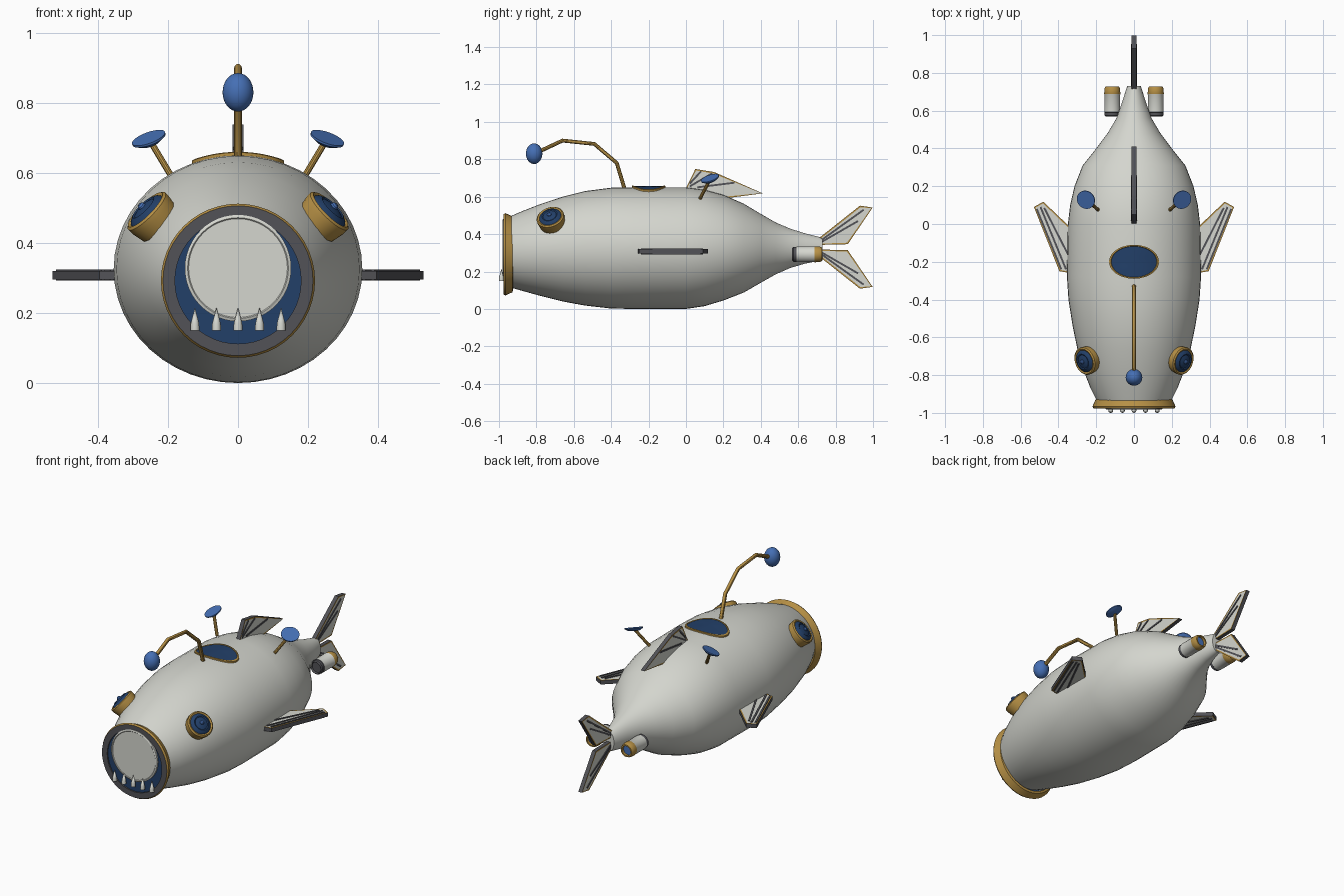
import bpy, bmesh, math
from mathutils import Vector

if "Cube" in bpy.data.objects:
    bpy.data.objects.remove(bpy.data.objects["Cube"])


def material(name, rgb):
    m = bpy.data.materials.new(name)
    m.diffuse_color = (*rgb, 1)
    m.use_nodes = True
    m.node_tree.nodes["Principled BSDF"].inputs["Base Color"].default_value = m.diffuse_color
    return m


WHITE = material("hull_white", (0.66, 0.67, 0.62))
GOLD = material("brass", (0.47, 0.28, 0.06))
NAVY = material("navy_glass", (0.016, 0.05, 0.14))
BLUE = material("blue", (0.06, 0.16, 0.46))
DARK = material("dark_grey", (0.085, 0.085, 0.095))


def finish(name, bm, mats, smooth=True):
    bmesh.ops.remove_doubles(bm, verts=bm.verts, dist=1e-5)
    bmesh.ops.recalc_face_normals(bm, faces=bm.faces)
    me = bpy.data.meshes.new(name)
    bm.to_mesh(me)
    bm.free()
    for m in mats:
        me.materials.append(m)
    ob = bpy.data.objects.new(name, me)
    bpy.context.collection.objects.link(ob)
    if smooth:
        bpy.ops.object.select_all(action='DESELECT')
        ob.select_set(True)
        bpy.context.view_layer.objects.active = ob
        bpy.ops.object.shade_smooth_by_angle(angle=math.radians(35))
    return ob


def loft(bm, rings, bands=None):
    """Skin a list of point rings; bands gives the material of each strip."""
    vs = [[bm.verts.new(p) for p in r] for r in rings]
    n = len(vs[0])
    for k in range(len(vs) - 1):
        for i in range(n):
            j = (i + 1) % n
            f = bm.faces.new((vs[k][i], vs[k][j], vs[k + 1][j], vs[k + 1][i]))
            f.material_index = bands[k] if bands else 0
    return vs


def lathe(name, profile, mats, origin, axis, bands=None, n=32):
    """Turn (radius, height) points around an axis through origin."""
    q = Vector((0, 0, 1)).rotation_difference(Vector(axis).normalized())
    o = Vector(origin)
    rings = [[o + q @ Vector((r * math.cos(2 * math.pi * i / n),
                              r * math.sin(2 * math.pi * i / n), h))
              for i in range(n)] for r, h in profile]
    bm = bmesh.new()
    loft(bm, rings, bands)
    return finish(name, bm, mats)


def tube(name, pts, r, mat, n=10):
    """Bent rod in mitred segments."""
    pts = [Vector(p) for p in pts]
    rings = []
    for k, p in enumerate(pts):
        t = (pts[min(k + 1, len(pts) - 1)] - pts[max(k - 1, 0)]).normalized()
        q = Vector((0, 0, 1)).rotation_difference(t)
        rings.append([p + q @ Vector((r * math.cos(2 * math.pi * i / n),
                                      r * math.sin(2 * math.pi * i / n), 0)) for i in range(n)])
    bm = bmesh.new()
    vs = loft(bm, rings)
    bm.faces.new(vs[0])
    bm.faces.new(vs[-1])
    return finish(name, bm, [mat])


def fin(name, outline, ribs, place, t=0.012):
    """Plate with dark edge, brass border, white panel and dark ribs."""
    bm = bmesh.new()
    lo = [bm.verts.new(place(a, b, -t)) for a, b in outline]
    hi = [bm.verts.new(place(a, b, t)) for a, b in outline]
    caps = [bm.faces.new(lo), bm.faces.new(hi)]
    n = len(lo)
    for i in range(n):
        bm.faces.new((lo[i], lo[(i + 1) % n], hi[(i + 1) % n], hi[i])).material_index = 2
    bmesh.ops.recalc_face_normals(bm, faces=bm.faces)
    border = bmesh.ops.inset_individual(bm, faces=caps, thickness=0.009)["faces"]
    for f in border:
        f.material_index = 1
    for f in caps:
        f.material_index = 0
    for (a, b, c, d) in ribs:
        u = Vector((d - b, a - c)).normalized() * 0.005
        quad = [(a + u.x, b + u.y), (c + u.x, d + u.y), (c - u.x, d - u.y), (a - u.x, b - u.y)]
        w = t + 0.004
        vs = loft(bm, [[place(x, y, -w) for x, y in quad], [place(x, y, w) for x, y in quad]], [2])
        for r in vs:
            bm.faces.new(r).material_index = 2
    return finish(name, bm, [WHITE, GOLD, DARK], smooth=False)


# Hull: elliptical stations (y, half width, bottom z, top z)
stations = [(-0.94, 0.195, 0.115, 0.495), (-0.87, 0.23, 0.095, 0.525), (-0.78, 0.265, 0.07, 0.56),
            (-0.66, 0.30, 0.04, 0.60), (-0.54, 0.325, 0.018, 0.63), (-0.40, 0.347, 0.002, 0.648),
            (-0.28, 0.355, 0.0, 0.65), (0.0, 0.35, 0.0, 0.65), (0.10, 0.338, 0.015, 0.637),
            (0.20, 0.315, 0.045, 0.61), (0.31, 0.272, 0.088, 0.562), (0.40, 0.20, 0.14, 0.508),
            (0.48, 0.14, 0.185, 0.462), (0.56, 0.093, 0.22, 0.428), (0.64, 0.065, 0.243, 0.403),
            (0.73, 0.036, 0.26, 0.38)]
bm = bmesh.new()
N = 48
vs = loft(bm, [[(w * math.cos(2 * math.pi * i / N), y,
                 (a + b) / 2 + (b - a) / 2 * math.sin(2 * math.pi * i / N)) for i in range(N)]
               for y, w, a, b in stations])
bm.faces.new(vs[0])
bm.faces.new(vs[-1])
finish("hull", bm, [WHITE])

# Mouth: flared brass collar, dark lip, navy throat
lathe("mouth_collar", [(0.19, 0.925), (0.203, 0.928), (0.22, 0.966), (0.214, 0.976), (0.18, 0.976),
                       (0.18, 0.968), (0, 0.968)], [GOLD, DARK, NAVY], (0, 0, 0.292), (0, -1, 0),
      [0, 0, 0, 1, 1, 2], 48)
lathe("mouth_door", [(0.152, 0.96), (0.152, 0.979), (0.144, 0.982), (0.141, 0.979), (0, 0.979)],
      [WHITE], (0, 0, 0.328), (0, -1, 0), n=48)
for i in range(5):
    lathe("tooth", [(0, 0), (0.013, 0), (0.012, 0.02), (0, 0.066)], [WHITE],
          ((i - 2) * 0.0615, -0.987, 0.15), (0, 0, 1), n=12)

for s in (1, -1):
    # Eyes
    nrm = (s * 0.68, -0.25, 0.68)
    lathe("eye", [(0.068, -0.05), (0.075, -0.012), (0.075, 0.004), (0.068, 0.010), (0.06, 0.006),
                  (0.055, 0.012), (0.042, 0.019), (0.036, 0.016), (0.02, 0.022), (0, 0.024)],
          [GOLD, NAVY], (s * 0.258, -0.725, 0.488), nrm, [0] * 4 + [1] * 5)
    lathe("eye_pupil", [(0.012, 0.018), (0.011, 0.028), (0.006, 0.033), (0, 0.034)], [BLUE],
          (s * 0.258, -0.725, 0.488), nrm, n=16)

    # Dishes on stalks
    tube("dish_stalk", [(s * 0.19, 0.075, 0.59), (s * 0.25, 0.128, 0.69)], 0.009, GOLD)
    lathe("dish", [(0, -0.012), (0.03, -0.010), (0.05, 0.002), (0.05, 0.008), (0, 0.008)], [BLUE],
          (s * 0.253, 0.13, 0.693), (s * 0.33, -0.32, 0.9))

    # Thrusters
    lathe("thruster", [(0, 0.012), (0.03, 0.012), (0.034, 0), (0.04, 0.006), (0.04, 0.022),
                       (0.042, 0.024), (0.042, 0.118), (0.043, 0.12), (0.041, 0.148), (0.036, 0.16),
                       (0.028, 0.16), (0.028, 0.145), (0, 0.145)],
          [WHITE, GOLD, DARK, BLUE], (s * 0.115, 0.568, 0.292), (0, 1, 0),
          [2, 2, 2, 2, 2, 0, 0, 1, 1, 1, 1, 3])

    # Side fins
    fin("side_fin", [(0.335, -0.26), (0.395, -0.25), (0.53, 0.09), (0.48, 0.118), (0.335, -0.02)],
        [(0.36, -0.24, 0.495, 0.09), (0.345, -0.17, 0.475, 0.085), (0.385, -0.24, 0.515, 0.08)],
        lambda a, b, h, s=s: (s * a, b, 0.308 + h))

    # Tail fins, upper and lower
    fin("tail_fin", [(0.70, 0.012), (0.865, 0.016), (0.998, 0.212), (0.93, 0.222), (0.70, 0.04)],
        [(0.72, 0.035, 0.95, 0.20), (0.72, 0.025, 0.92, 0.14)],
        lambda a, b, h, s=s: (h, a, 0.33 + s * b))

# Dorsal fin
fin("dorsal_fin", [(-0.005, 0.635), (0.05, 0.748), (0.15, 0.732), (0.41, 0.618), (0.2, 0.59)],
    [(0.02, 0.655, 0.14, 0.725), (0.06, 0.65, 0.26, 0.675), (0.02, 0.67, 0.08, 0.735)],
    lambda a, b, h: (h, a, b))

# Top hatch: oval patch following the hull curve, with brass rim
rings = []
for k, lift in ((1, -0.012), (1, 0.008), (0.93, 0.010), (0.91, 0.006), (0.7, 0.006),
                (0.4, 0.006), (0, 0.006)):
    ring = []
    for i in range(40):
        a = 2 * math.pi * i / 40
        x = 0.132 * k * math.cos(a)
        ring.append((x, -0.2 + 0.09 * k * math.sin(a),
                     0.325 + 0.325 * math.sqrt(1 - (x / 0.354) ** 2) + lift))
    rings.append(ring)
bm = bmesh.new()
loft(bm, rings, [0, 0, 0, 1, 1, 1])
finish("top_hatch", bm, [GOLD, NAVY])

# Lure: bent rod and glowing bulb
tube("lure_rod", [(0, -0.325, 0.63), (0, -0.37, 0.78), (0, -0.49, 0.882), (0, -0.66, 0.90),
                  (0, -0.81, 0.83)], 0.011, GOLD)
lathe("lure_bulb", [(0.044 * math.sin(math.pi * i / 16), -0.055 * math.cos(math.pi * i / 16))
                    for i in range(17)], [BLUE], (0, -0.812, 0.83), (0, 0, 1))
